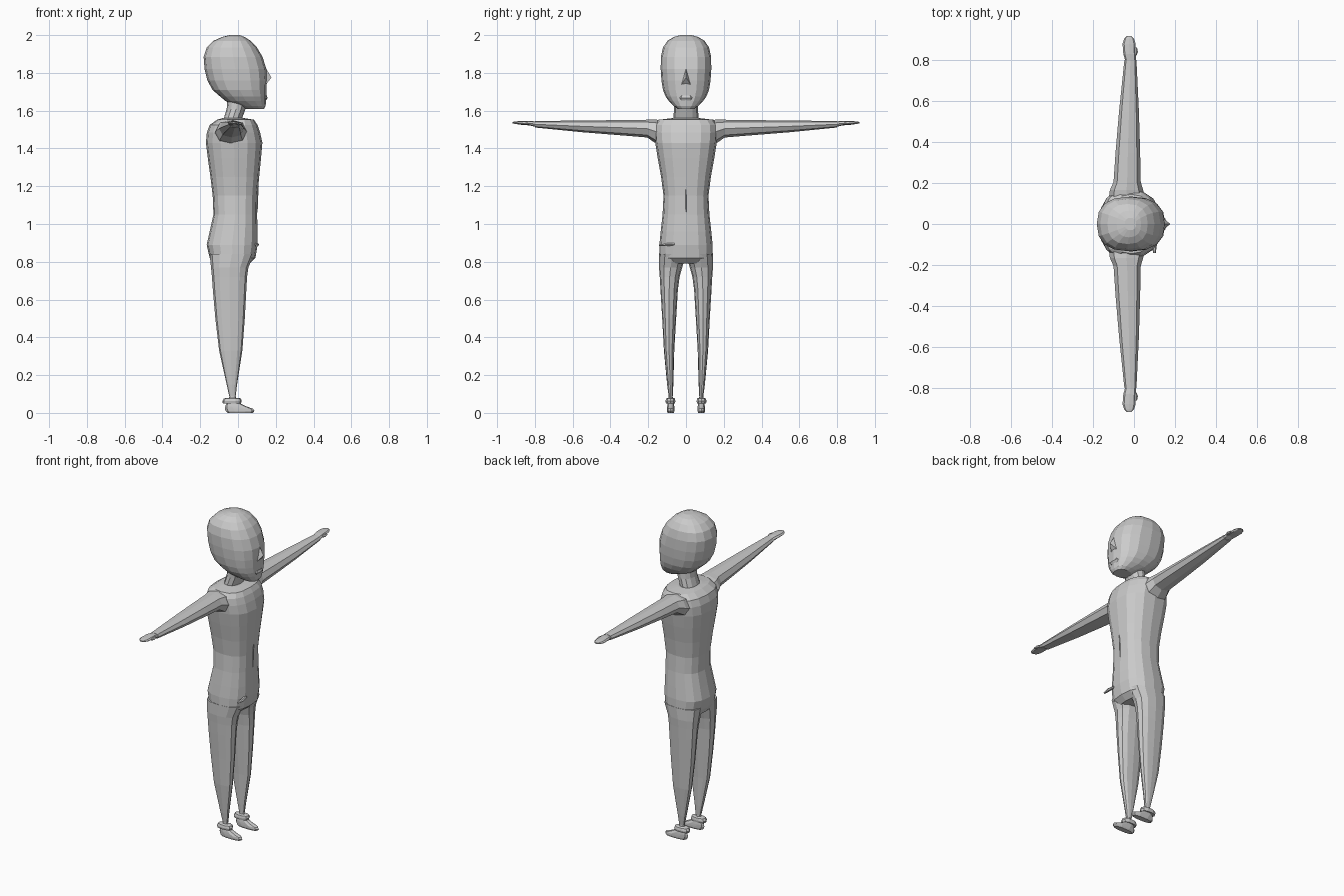
import bpy, bmesh
from math import cos, sin, pi, copysign
from mathutils import Vector


def loft(name, rings, sides=12, power=2.4, axis='Z', mirror=False):
    """Rings are (t, x0, x1, b0, b1): t along axis, b is the other cross axis."""
    bm = bmesh.new()
    loops = []
    for t, x0, x1, b0, b1 in rings:
        loop = []
        for i in range(sides):
            a = 2 * pi * i / sides
            c, s = round(cos(a), 6), round(sin(a), 6)
            c = copysign(abs(c) ** (2 / power), c)
            s = copysign(abs(s) ** (2 / power), s)
            x = (x0 + x1) / 2 + c * (x1 - x0) / 2
            b = (b0 + b1) / 2 + s * (b1 - b0) / 2
            loop.append(bm.verts.new((x, b, t) if axis == 'Z' else (x, t, b)))
        loops.append(loop)
    for lo, hi in zip(loops, loops[1:]):
        for i in range(sides):
            j = (i + 1) % sides
            bm.faces.new((lo[i], lo[j], hi[j], hi[i]))
    bm.faces.new(loops[0])
    bm.faces.new(loops[-1])
    bmesh.ops.recalc_face_normals(bm, faces=bm.faces)
    me = bpy.data.meshes.new(name)
    bm.to_mesh(me)
    bm.free()
    ob = bpy.data.objects.new(name, me)
    bpy.context.collection.objects.link(ob)
    if mirror:
        m = ob.modifiers.new("mirror", 'MIRROR')
        m.use_axis = (False, True, False)
        m.use_mirror_merge = False
    return ob


def sym(rows):
    return [(z, x0, x1, -h, h) for z, x0, x1, h in rows]


# head with pointed jaw
loft("head", sym([
    (1.61, .035, .138, .045), (1.625, .0, .146, .065), (1.65, -.065, .149, .09),
    (1.675, -.095, .15, .108), (1.71, -.135, .151, .122), (1.76, -.162, .153, .13),
    (1.82, -.177, .15, .134), (1.885, -.182, .13, .133), (1.935, -.165, .10, .122),
    (1.97, -.13, .067, .098), (1.99, -.085, .035, .065), (2.0, -.045, .01, .03)]),
    sides=16)

# nose
bm = bmesh.new()
pts = [bm.verts.new(p) for p in [(.145, 0, 1.83), (.145, -.027, 1.735),
                                 (.145, .027, 1.735), (.177, 0, 1.775)]]
for f in ((0, 1, 3), (1, 2, 3), (2, 0, 3), (0, 2, 1)):
    bm.faces.new([pts[i] for i in f])
bmesh.ops.recalc_face_normals(bm, faces=bm.faces)
me = bpy.data.meshes.new("nose")
bm.to_mesh(me)
bm.free()
bpy.context.collection.objects.link(bpy.data.objects.new("nose", me))

# lips
loft("lips", sym([(1.655, .13, .149, .03), (1.668, .13, .157, .035), (1.68, .13, .152, .028)]), 8)

# neck
loft("neck", sym([(1.53, -.085, .03, .072), (1.56, -.075, .022, .067),
                  (1.61, -.06, .04, .063), (1.67, -.055, .06, .063)]), 12, 2.2)

# torso from hips to shoulders
loft("torso", sym([
    (.79, -.135, .06, .125), (.82, -.15, .092, .142), (.89, -.166, .104, .141),
    (.96, -.15, .104, .134), (1.05, -.13, .101, .124), (1.15, -.134, .103, .119),
    (1.25, -.146, .112, .132), (1.35, -.16, .122, .150), (1.43, -.17, .129, .163),
    (1.485, -.165, .117, .168), (1.525, -.15, .103, .165), (1.552, -.11, .085, .145),
    (1.56, -.085, .035, .075)]), 16, 2.6)

# seam down the belly
loft("front_seam", sym([(1.06, .09, .104, .003), (1.13, .09, .106, .004),
                        (1.2, .09, .110, .003)]), 4)

# arms and hands
loft("arms", [
    (.11, -.125, .055, 1.40, 1.548), (.165, -.118, .045, 1.43, 1.553),
    (.205, -.10, .033, 1.458, 1.552), (.35, -.09, .03, 1.47, 1.55),
    (.55, -.073, .024, 1.486, 1.548), (.80, -.047, .012, 1.511, 1.545)],
    8, 2.2, 'Y', True)
loft("hands", [
    (.795, -.042, .01, 1.514, 1.543), (.83, -.052, .009, 1.522, 1.546),
    (.88, -.056, .008, 1.526, 1.545), (.905, -.048, .0, 1.53, 1.543),
    (.918, -.035, -.012, 1.533, 1.54)], 8, 2.4, 'Y', True)
loft("thumbs", [
    (.822, -.01, .012, 1.525, 1.54), (.84, -.005, .019, 1.525, 1.54),
    (.862, .0, .015, 1.528, 1.538)], 6, 2.2, 'Y', True)

# legs
loft("legs", [
    (.09, -.047, -.012, .07, .092), (.15, -.06, -.005, .067, .10),
    (.33, -.10, .023, .062, .117), (.50, -.12, .036, .052, .126),
    (.65, -.133, .044, .043, .135), (.72, -.138, .048, .034, .139),
    (.77, -.143, .055, .02, .143), (.84, -.15, .085, .0, .143)],
    12, 2.4, 'Z', True)

# ankles, cuffs and shoes
loft("ankles", [(.04, -.05, -.005, .068, .094), (.10, -.045, -.014, .071, .091)],
     8, 2, 'Z', True)
loft("cuffs", [(.05, -.08, .015, .057, .107), (.062, -.083, .02, .055, .11),
               (.076, -.075, .015, .058, .106), (.08, -.055, .0, .066, .097)],
     10, 2.4, 'Z', True)
loft("shoes", [(0, -.055, .078, .064, .099), (.01, -.066, .087, .06, .102),
               (.022, -.07, .08, .06, .102), (.034, -.068, .045, .061, .101),
               (.052, -.06, .008, .064, .098)], 10, 2.4, 'Z', True)

# small stick at the right hip
loft("hip_stick", [(-.142, .092, .106, .884, .892), (-.10, .09, .112, .882, .9),
                   (-.06, .085, .105, .886, .9)], 6, 2, 'Y')
